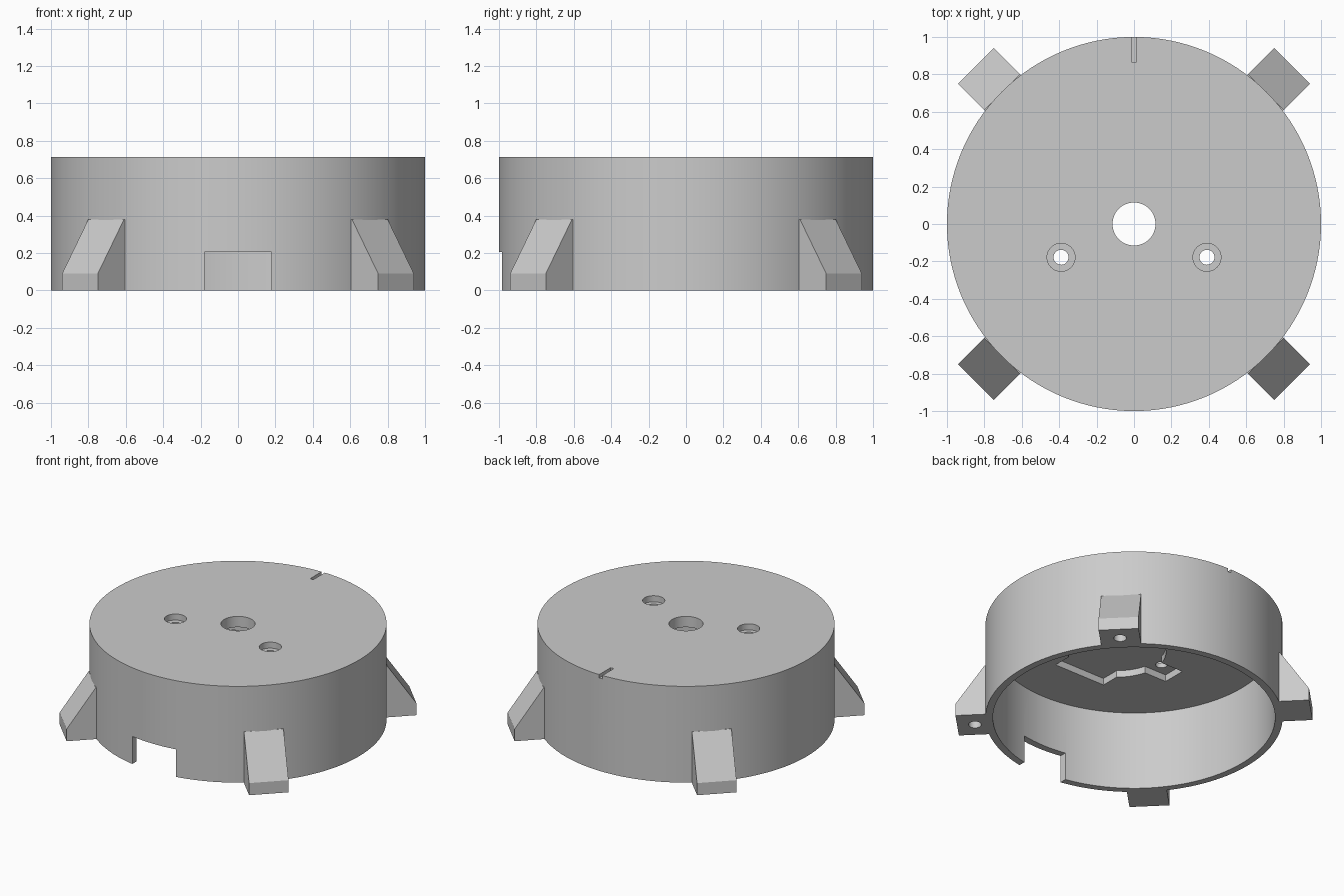
import bpy
import bmesh
from math import sin, cos, acos, asin, pi, radians
from mathutils import Matrix

cube = bpy.data.objects.get("Cube")
if cube:
    bpy.data.objects.remove(cube, do_unlink=True)

# One grey material
grey = bpy.data.materials.new("light_grey")
grey.use_nodes = True
COLOUR = (0.6, 0.6, 0.6, 1)
grey.diffuse_color = COLOUR
grey.node_tree.nodes["Principled BSDF"].inputs["Base Color"].default_value = COLOUR


def prism(name, outline, low, high, matrix=None):
    """Extrude a 2D outline from low to high."""
    bm = bmesh.new()
    face = bm.faces.new([bm.verts.new((x, y, low)) for x, y in outline])
    side = bmesh.ops.extrude_face_region(bm, geom=[face])
    verts = [g for g in side["geom"] if isinstance(g, bmesh.types.BMVert)]
    bmesh.ops.translate(bm, verts=verts, vec=(0, 0, high - low))
    if matrix:
        bm.transform(matrix)
    bmesh.ops.recalc_face_normals(bm, faces=bm.faces)
    mesh = bpy.data.meshes.new(name)
    bm.to_mesh(mesh)
    bm.free()
    mesh.materials.append(grey)
    obj = bpy.data.objects.new(name, mesh)
    bpy.context.collection.objects.link(obj)
    return obj


def circle(radius, x=0, y=0, sides=32):
    return [(x + radius * cos(2 * pi * i / sides), y + radius * sin(2 * pi * i / sides))
            for i in range(sides)]


def box(x0, x1, y0, y1):
    return [(x0, y0), (x1, y0), (x1, y1), (x0, y1)]


def cut(target, cutters):
    """Subtract each cutter, bake the result and remove the cutters."""
    for cutter in cutters:
        cutter.hide_render = True
        mod = target.modifiers.new("cut", "BOOLEAN")
        mod.operation = "DIFFERENCE"
        mod.solver = "EXACT"
        mod.object = cutter
    graph = bpy.context.evaluated_depsgraph_get()
    baked = bpy.data.meshes.new_from_object(target.evaluated_get(graph))
    target.modifiers.clear()
    target.data = baked
    for cutter in cutters:
        bpy.data.objects.remove(cutter, do_unlink=True)


def smooth(obj):
    bpy.ops.object.select_all(action="DESELECT")
    obj.select_set(True)
    bpy.context.view_layer.objects.active = obj
    bpy.ops.object.shade_smooth_by_angle(angle=radians(30))


HEIGHT, CEILING, POCKET_TOP = 0.715, 0.585, 0.635
MOTOR_Y, MOTOR_R, EAR = -0.178, 0.33, 0.087


def arc(start, end, steps=12):
    return [(MOTOR_R * cos(start + (end - start) * i / steps),
             MOTOR_Y + MOTOR_R * sin(start + (end - start) * i / steps))
            for i in range(steps + 1)]


# Motor recess outline: round body, two ears and a cable box, mirrored in x
ear_angle = asin(EAR / MOTOR_R)
half = [(0.21, -0.57)]
half += arc(-acos(0.21 / MOTOR_R), -ear_angle)
half += [(0.5, MOTOR_Y - EAR), (0.5, MOTOR_Y + EAR)]
half += arc(ear_angle, pi / 2)
recess = half + [(-x, y) for x, y in reversed(half[:-1])]

# Housing: hollow drum, open below
housing = prism("housing", circle(1, sides=128), 0, HEIGHT)
cutters = [
    prism("cavity", circle(0.95, sides=128), -0.1, CEILING),
    prism("cable_opening", box(-0.18, 0.18, -1.1, -0.8), -0.1, 0.205),
    prism("motor_recess", recess, CEILING - 0.1, POCKET_TOP),
    prism("shaft_hole", circle(0.115, sides=48), 0.5, 0.8),
    prism("index_groove", box(-0.013, 0.013, 0.865, 1.1), HEIGHT - 0.025, 0.8),
]
for x in (-0.39, 0.39):
    cutters.append(prism("screw_hole", circle(0.04, x, MOTOR_Y), 0.5, 0.8))
    cutters.append(prism("screw_head", circle(0.075, x, MOTOR_Y), HEIGHT - 0.045, 0.8))
cut(housing, cutters)
smooth(housing)

# Four sloped mounting feet with blind screw holes underneath
side_profile = [(0.96, 0), (1.195, 0), (1.195, 0.09), (0.997, 0.38), (0.96, 0.38)]
upright = Matrix.Rotation(pi / 2, 4, "X")
for label, angle in (("back_left", 45), ("back_right", 135),
                     ("front_right", 225), ("front_left", 315)):
    turn = Matrix.Rotation(radians(angle), 4, "Z")
    foot = prism(label + "_foot", side_profile, -0.135, 0.135, turn @ upright)
    cut(foot, [prism("foot_hole", circle(0.043, 1.075), -0.1, 0.15, turn)])
    smooth(foot)
